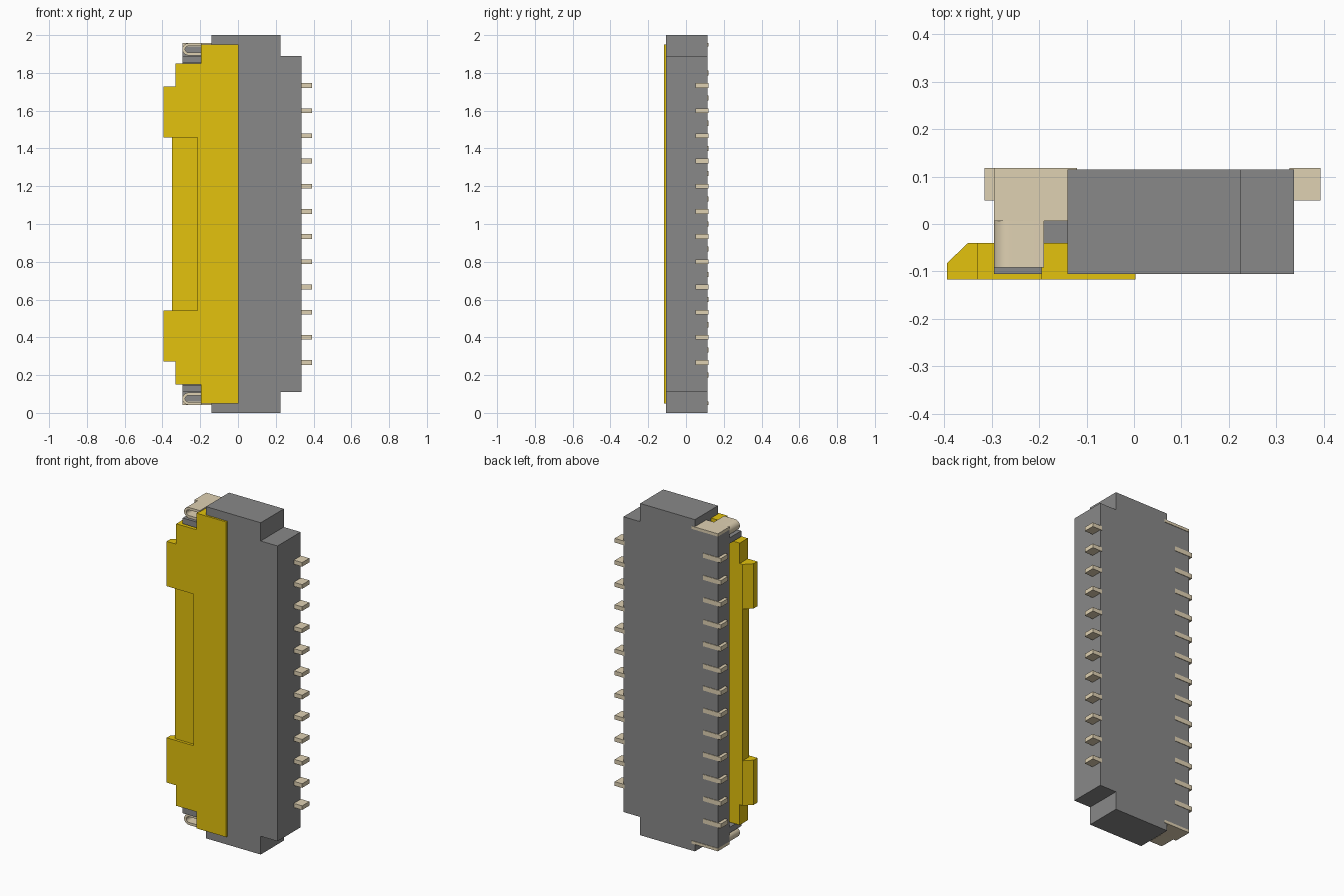
import bpy, bmesh, math

if "Cube" in bpy.data.objects:
    bpy.data.objects.remove(bpy.data.objects["Cube"])


def material(name, color):
    m = bpy.data.materials.new(name)
    m.diffuse_color = color
    m.use_nodes = True
    m.node_tree.nodes["Principled BSDF"].inputs["Base Color"].default_value = m.diffuse_color
    return m


YELLOW = material("yellow_plastic", (0.77, 0.54, 0.004, 1))
METAL = material("tin_metal", (0.74, 0.64, 0.45, 1))
DARK = material("dark_grey_plastic", (0.25, 0.25, 0.25, 1))


def add_prism(bm, outline, y0, y1):
    """Extrude an (x, z) outline from y0 to y1."""
    front = [bm.verts.new((x, y0, z)) for x, z in outline]
    back = [bm.verts.new((x, y1, z)) for x, z in outline]
    bm.faces.new(front)
    bm.faces.new(back[::-1])
    n = len(outline)
    for i in range(n):
        j = (i + 1) % n
        bm.faces.new((front[j], front[i], back[i], back[j]))


def rect(x0, x1, z0, z1):
    return [(x0, z0), (x1, z0), (x1, z1), (x0, z1)]


def mirrored(upper):
    """Complete an outline that is symmetric about z = 1."""
    return upper + [(x, 2 - z) for x, z in reversed(upper)]


def build(name, prisms, mat):
    bm = bmesh.new()
    for p in prisms:
        add_prism(bm, *p)
    bmesh.ops.recalc_face_normals(bm, faces=bm.faces)
    me = bpy.data.meshes.new(name)
    bm.to_mesh(me)
    bm.free()
    ob = bpy.data.objects.new(name, me)
    bpy.context.collection.objects.link(ob)
    me.materials.append(mat)
    return ob


# Housing: solid back slab, and a C-shaped front with ears around the slot
slab = mirrored([(0.337, 1.89), (0.225, 1.89), (0.225, 2.0), (-0.14, 2.0),
                 (-0.14, 1.94), (-0.295, 1.94)])
shell = mirrored([(0.337, 1.89), (0.225, 1.89), (0.225, 2.0), (-0.14, 2.0),
                  (-0.14, 1.89), (-0.295, 1.89), (-0.295, 1.855), (0.0, 1.855)])
build("housing", [(slab, 0.008, 0.115), (shell, -0.105, 0.008)], DARK)

# Flip latch: front skin with a recess, over a plate of the full outline
skin = mirrored([(0.003, 1.95), (-0.195, 1.95), (-0.195, 1.85), (-0.33, 1.85),
                 (-0.33, 1.727), (-0.35, 1.727), (-0.35, 1.457), (-0.215, 1.457)])
plate = mirrored([(0.003, 1.95), (-0.195, 1.95), (-0.195, 1.85), (-0.33, 1.85),
                  (-0.33, 1.727), (-0.35, 1.727)])
build("latch", [(skin, -0.117, -0.1), (plate, -0.1, -0.04)], YELLOW)

# Latch finger tabs, chamfered on the rear edge
for label, z0 in (("lower", 0.273), ("upper", 1.457)):
    ob = build(label + "_latch_tab",
               [(rect(-0.394, -0.35, z0, z0 + 0.27), -0.117, -0.04)], YELLOW)
    for v in ob.data.vertices:
        if v.co.y > -0.05 and v.co.x < -0.39:
            v.co.y = -0.082

# Two staggered rows of contact pins
PITCH = 2 / 15
build("right_pins", [(rect(0.328, 0.393, z - 0.0125, z + 0.0125), 0.05, 0.118)
                     for z in (1 + (i - 5.5) * PITCH for i in range(12))], METAL)
build("left_pins", [(rect(-0.315, -0.195, z - 0.0135, z + 0.0135), 0.05, 0.118)
                    for z in (1 + (i - 6) * PITCH for i in range(13))], METAL)

# Solder nails: flat plate plus a U-shaped hook at each end
R, T, CX, CZ, END = 0.032, 0.015, -0.263, 1.925, -0.19
angles = [math.pi / 2 + math.pi * i / 16 for i in range(17)]


def arc(r):
    return [(CX + r * math.cos(a), CZ + r * math.sin(a)) for a in angles]


hook = ([(END, CZ + R)] + arc(R) + [(END, CZ - R), (END, CZ - R + T)]
        + arc(R - T)[::-1] + [(END, CZ + R - T)])
nail = rect(-0.295, -0.12, 1.94, 1.957)
for label, flip in (("upper", False), ("lower", True)):
    f = (lambda o: [(x, 2 - z) for x, z in o]) if flip else (lambda o: o)
    ob = build(label + "_solder_nail",
               [(f(hook), -0.092, 0.006), (f(nail), 0.006, 0.118)], METAL)
    bpy.ops.object.select_all(action='DESELECT')
    ob.select_set(True)
    bpy.context.view_layer.objects.active = ob
    bpy.ops.object.shade_smooth_by_angle(angle=math.radians(30))
